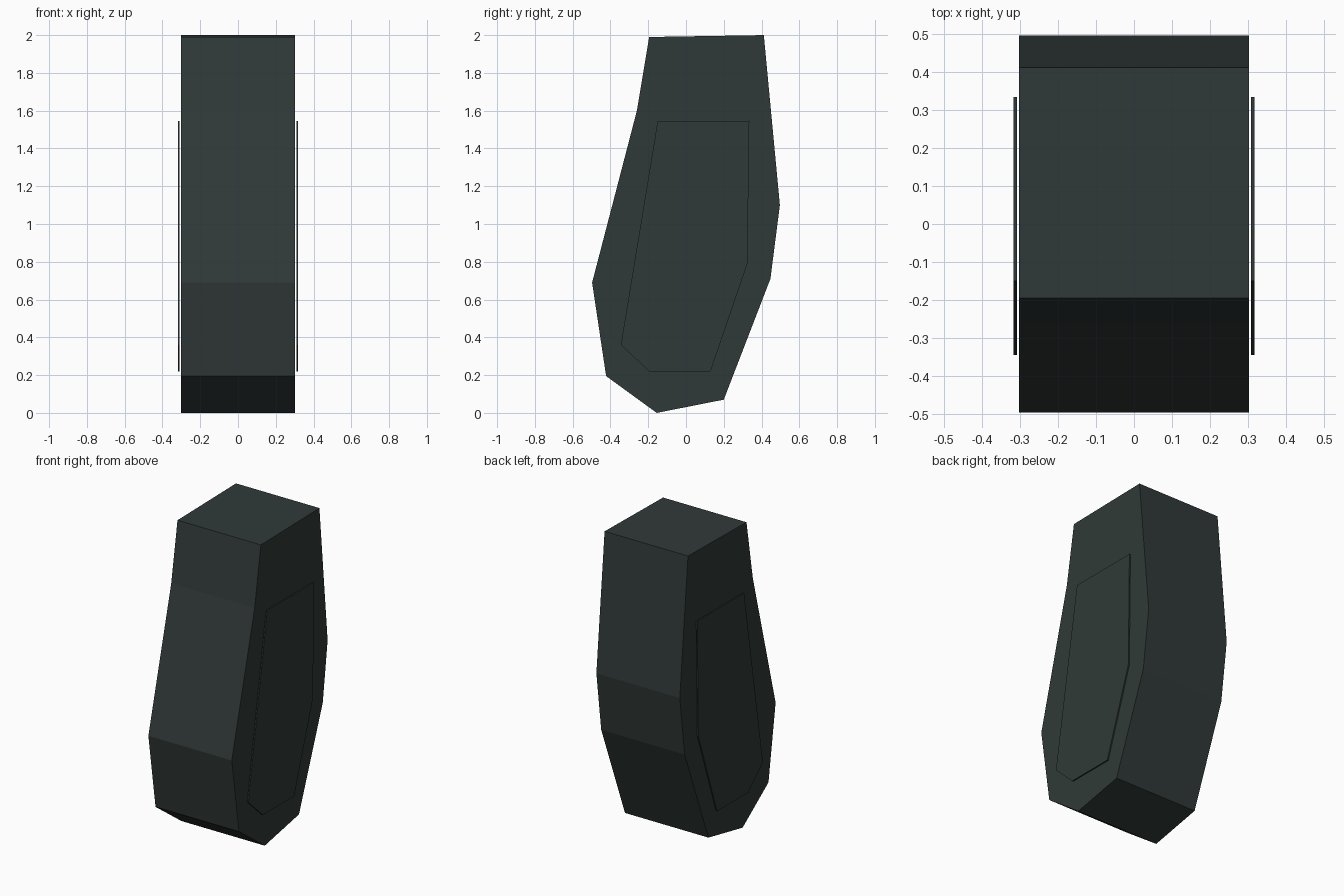
import bpy
import bmesh

if "Cube" in bpy.data.objects:
    bpy.data.objects.remove(bpy.data.objects["Cube"])


def material(name, rgb):
    m = bpy.data.materials.new(name)
    m.diffuse_color = (*rgb, 1.0)
    m.use_nodes = True
    m.node_tree.nodes["Principled BSDF"].inputs["Base Color"].default_value = m.diffuse_color
    return m


def extrude_profile(name, profile, x0, x1, mat):
    """Closed prism from a (y, z) outline, spanning x0..x1."""
    bm = bmesh.new()
    face = bm.faces.new([bm.verts.new((x0, y, z)) for y, z in profile])
    ext = bmesh.ops.extrude_face_region(bm, geom=[face])["geom"]
    verts = [g for g in ext if isinstance(g, bmesh.types.BMVert)]
    bmesh.ops.translate(bm, verts=verts, vec=(x1 - x0, 0, 0))
    bmesh.ops.recalc_face_normals(bm, faces=bm.faces)
    mesh = bpy.data.meshes.new(name)
    bm.to_mesh(mesh)
    bm.free()
    mesh.materials.append(mat)
    obj = bpy.data.objects.new(name, mesh)
    bpy.context.collection.objects.link(obj)
    return obj


dark = material("dark_green_grey", (0.030, 0.042, 0.040))

# Main faceted casing
BODY = [(-0.195, 1.99), (0.412, 2.0), (0.497, 1.10), (0.447, 0.71),
        (0.20, 0.07), (-0.155, 0.0), (-0.423, 0.195), (-0.497, 0.69),
        (-0.26, 1.60)]
extrude_profile("casing", BODY, -0.303, 0.303, dark)

# Thin cover plates standing just off each side
PLATE = [(-0.15, 1.545), (0.335, 1.545), (0.325, 0.79), (0.13, 0.22),
         (-0.195, 0.22), (-0.345, 0.36)]
for name, side in (("right_side_plate", 1), ("left_side_plate", -1)):
    extrude_profile(name, PLATE, side * 0.3085, side * 0.317, dark)
